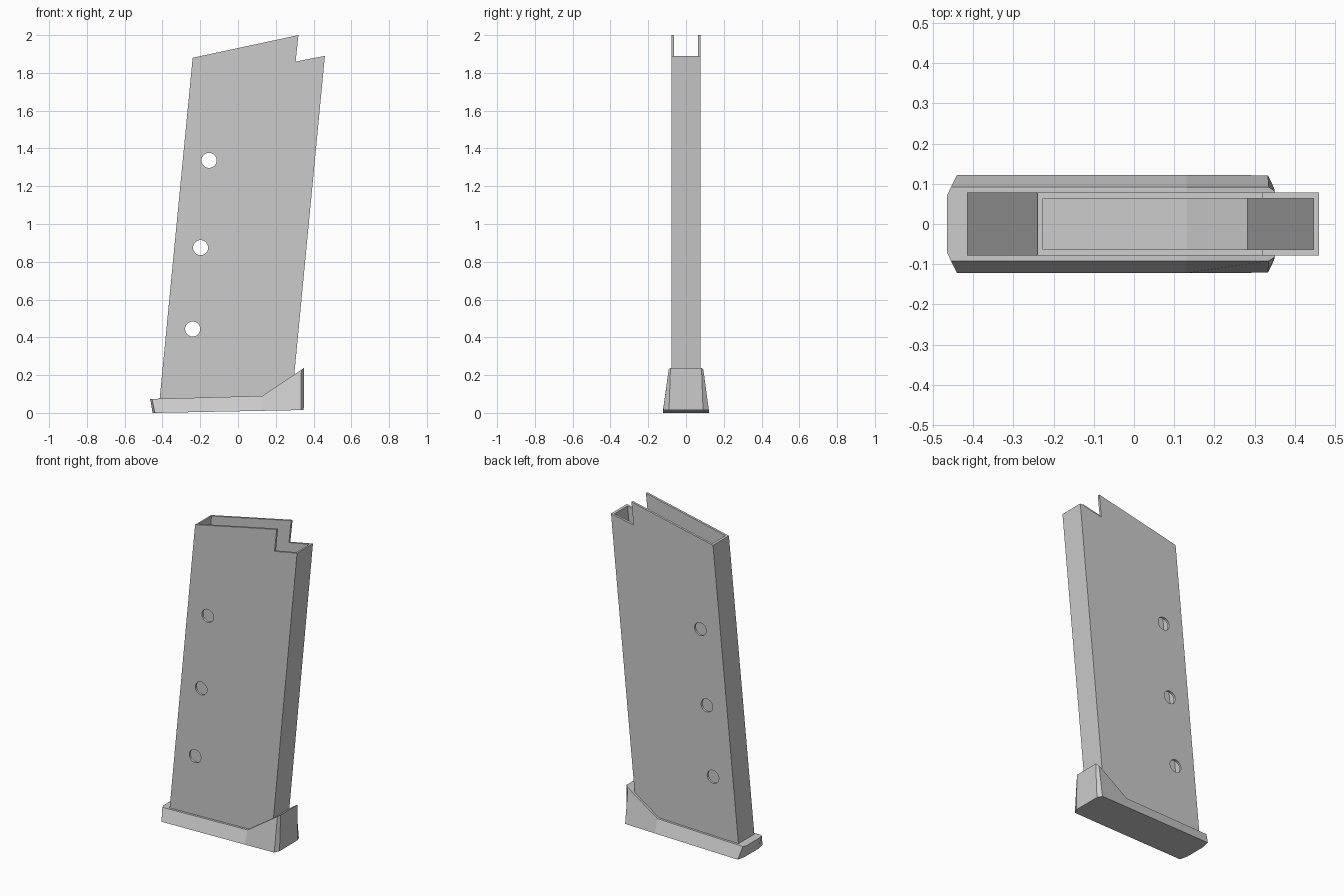
import bpy, bmesh, math

if "Cube" in bpy.data.objects:
    bpy.data.objects.remove(bpy.data.objects["Cube"])


def mesh_object(name, bm):
    bmesh.ops.recalc_face_normals(bm, faces=bm.faces)
    me = bpy.data.meshes.new(name)
    bm.to_mesh(me)
    bm.free()
    ob = bpy.data.objects.new(name, me)
    bpy.context.collection.objects.link(ob)
    return ob


def prism(name, profile, half_width):
    """Extrude an x-z profile symmetrically along y."""
    bm = bmesh.new()
    face = bm.faces.new([bm.verts.new((x, -half_width, z)) for x, z in profile])
    ext = bmesh.ops.extrude_face_region(bm, geom=[face])["geom"]
    verts = [v for v in ext if isinstance(v, bmesh.types.BMVert)]
    bmesh.ops.translate(bm, verts=verts, vec=(0, 2 * half_width, 0))
    return mesh_object(name, bm)


def cut(target, cutter):
    mod = target.modifiers.new("cut", 'BOOLEAN')
    mod.operation = 'DIFFERENCE'
    mod.solver = 'EXACT'
    mod.object = cutter
    cutter.hide_render = True
    bpy.context.view_layer.objects.active = target
    bpy.ops.object.modifier_apply(modifier=mod.name)
    bpy.data.objects.remove(cutter)


# Slanted body, with its lower edge sunk slightly into the base
body = prism("body", [(-0.416, 0.06), (0.13, 0.08), (0.297, 0.194), (0.46, 1.89),
                      (0.305, 1.86), (0.32, 2.0), (-0.24, 1.88)], 0.078)

# Hollow inside, open at the top
SLOPE = 0.0965


def slant(x, z):
    return (x + SLOPE * (z - 1.89), z)


cut(body, prism("cavity", [slant(-0.226, 0), slant(0.446, 0),
                           slant(0.446, 2.2), slant(-0.226, 2.2)], 0.064))

# Three round holes through both side walls
for x, z in [(-0.153, 1.337), (-0.198, 0.875), (-0.24, 0.444)]:
    bpy.ops.mesh.primitive_cylinder_add(vertices=32, radius=0.04, depth=0.5,
                                        location=(x, 0, z), rotation=(math.pi / 2, 0, 0))
    cut(body, bpy.context.object)

# Base: stations of top (x, y, z) and bottom (x, y, z), mirrored across y
stations = [((-0.465, 0.07, 0.074), (-0.452, 0.07, 0.0)),
            ((-0.455, 0.092, 0.074), (-0.44, 0.122, 0.0)),
            ((0.13, 0.092, 0.09), (0.13, 0.122, 0.011)),
            ((0.335, 0.092, 0.228), (0.333, 0.121, 0.015)),
            ((0.35, 0.082, 0.238), (0.348, 0.09, 0.016))]
bm = bmesh.new()
rings = []
for top, bot in stations:
    pts = [(top[0], s * top[1], top[2]) for s in (-1, 1)]
    pts += [(bot[0], s * bot[1], bot[2]) for s in (1, -1)]
    rings.append([bm.verts.new(p) for p in pts])
for a, b in zip(rings, rings[1:]):
    for i in range(4):
        j = (i + 1) % 4
        bm.faces.new((a[i], a[j], b[j], b[i]))
bm.faces.new(rings[0])
bm.faces.new(rings[-1])
mesh_object("base_plate", bm)
